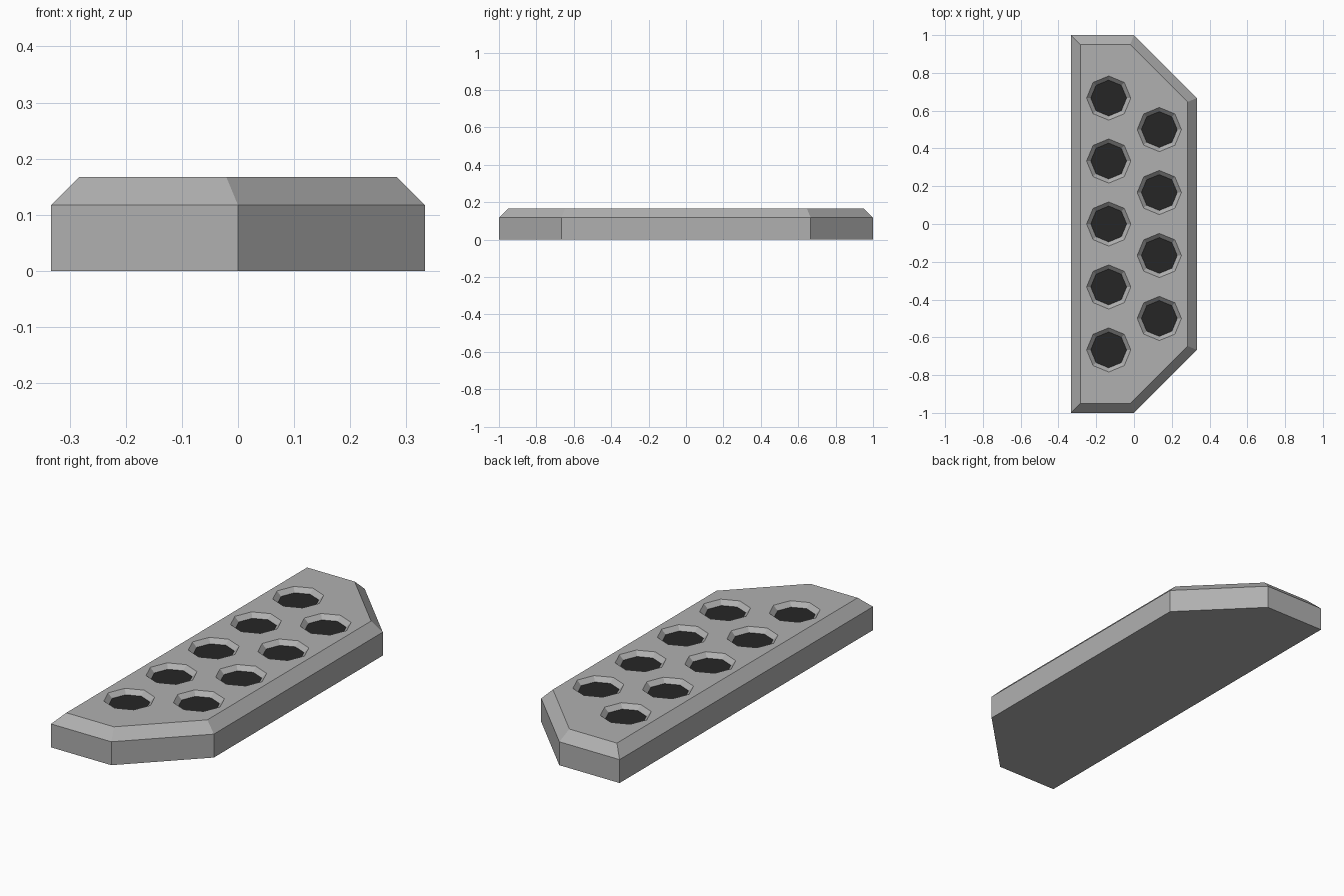
import bpy, bmesh
from mathutils import Matrix

if "Cube" in bpy.data.objects:
    bpy.data.objects.remove(bpy.data.objects["Cube"])

HEIGHT, BEVEL = 0.167, 0.05
R_OUT, R_IN, DEPTH = 0.117, 0.095, 0.022


def mesh_object(name, bm):
    bmesh.ops.recalc_face_normals(bm, faces=bm.faces)
    mesh = bpy.data.meshes.new(name)
    bm.to_mesh(mesh)
    bm.free()
    obj = bpy.data.objects.new(name, mesh)
    bpy.context.collection.objects.link(obj)
    return obj


# Plate: six-sided outline with a 45 degree chamfer round the top
third = 1 / 3
k = BEVEL * 0.4142
lower = [(-third, -1), (0, -1), (third, -2 * third)]
upper = [(-third + BEVEL, -1 + BEVEL), (-k, -1 + BEVEL), (third - BEVEL, -2 * third + k)]
bm = bmesh.new()
rings = []
for half, z in ((lower, 0), (lower, HEIGHT - BEVEL), (upper, HEIGHT)):
    outline = half + [(x, -y) for x, y in reversed(half)]
    rings.append([bm.verts.new((x, y, z)) for x, y in outline])
for a, b in zip(rings, rings[1:]):
    for i in range(6):
        j = (i + 1) % 6
        bm.faces.new((a[i], a[j], b[j], b[i]))
bm.faces.new(rings[0])
bm.faces.new(rings[-1])
plate = mesh_object("plate", bm)

# Recesses: two staggered rows of tapered octagons
spots = [(-0.134, i * third) for i in range(-2, 3)]
spots += [(0.134, (i + 0.5) * third) for i in range(-2, 2)]
bm = bmesh.new()
for x, y in spots:
    bmesh.ops.create_cone(bm, cap_ends=True, segments=8, radius1=R_IN,
                          radius2=2 * R_OUT - R_IN, depth=2 * DEPTH,
                          matrix=Matrix.Translation((x, y, HEIGHT)))
cutter = mesh_object("recess_cutter", bm)
cutter.hide_render = True

bpy.context.view_layer.objects.active = plate
mod = plate.modifiers.new("recesses", 'BOOLEAN')
mod.operation = 'DIFFERENCE'
mod.solver = 'EXACT'
mod.object = cutter
bpy.ops.object.modifier_apply(modifier=mod.name)
bpy.data.objects.remove(cutter)

# Dark floors inside the recesses
grey = bpy.data.materials.new("grey")
grey.diffuse_color = (0.435, 0.435, 0.435, 1)
grey.use_nodes = True
grey.node_tree.nodes["Principled BSDF"].inputs["Base Color"].default_value = grey.diffuse_color
dark = bpy.data.materials.new("dark")
dark.diffuse_color = (0.019, 0.019, 0.019, 1)
dark.use_nodes = True
dark.node_tree.nodes["Principled BSDF"].inputs["Base Color"].default_value = dark.diffuse_color
plate.data.materials.clear()
plate.data.materials.append(grey)
plate.data.materials.append(dark)
for p in plate.data.polygons:
    is_floor = p.normal.z > 0.99 and p.center.z < HEIGHT - DEPTH / 2
    p.material_index = 1 if is_floor else 0
